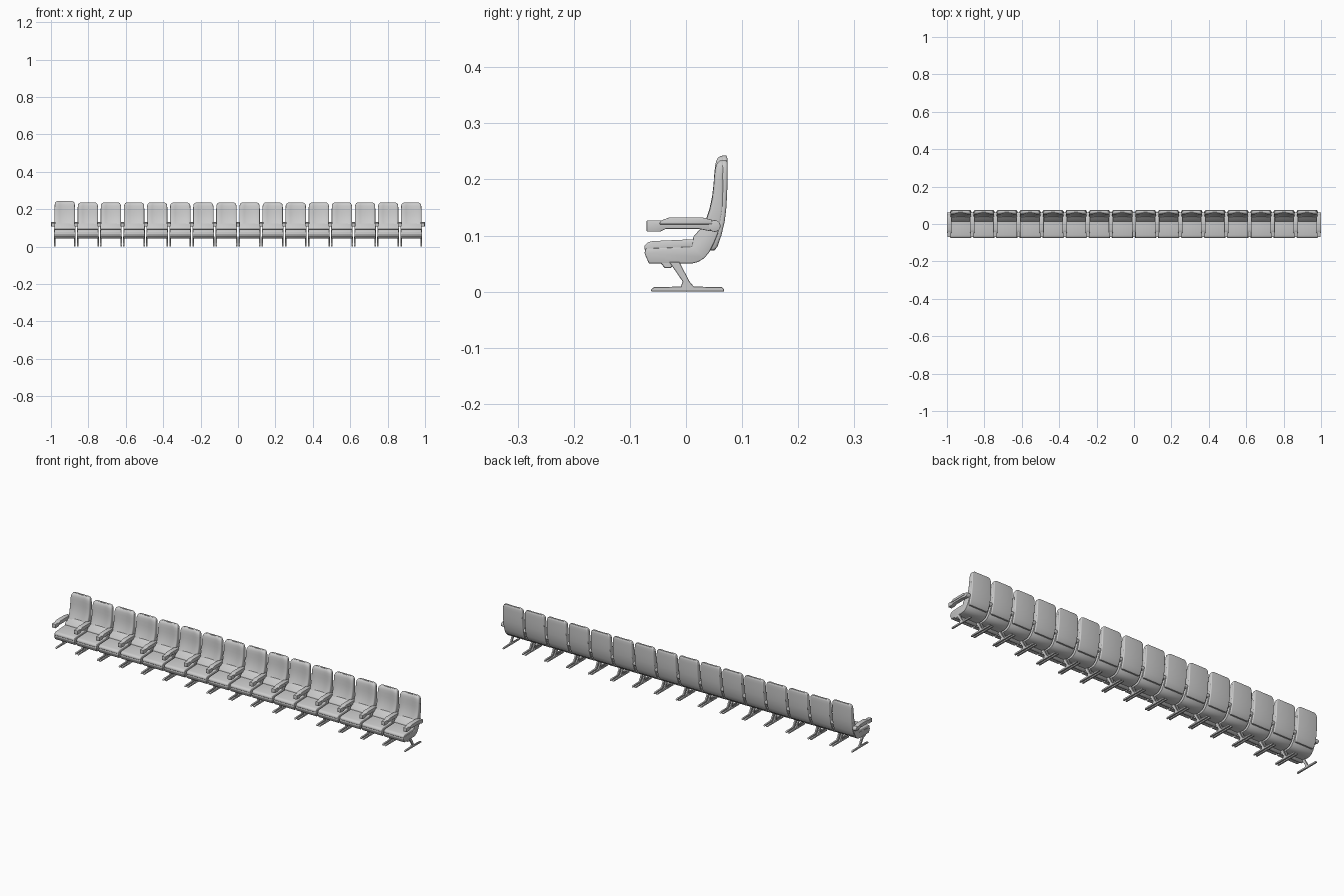
import bpy, bmesh, math

if "Cube" in bpy.data.objects:
    bpy.data.objects.remove(bpy.data.objects["Cube"])

N = 16
PITCH = 0.1235
HALF = PITCH / 2


def finish(name, bm, bevel=0, segments=2):
    bmesh.ops.recalc_face_normals(bm, faces=bm.faces)
    mesh = bpy.data.meshes.new(name)
    bm.to_mesh(mesh)
    bm.free()
    ob = bpy.data.objects.new(name, mesh)
    bpy.context.collection.objects.link(ob)
    bpy.ops.object.select_all(action='DESELECT')
    ob.select_set(True)
    bpy.context.view_layer.objects.active = ob
    if bevel:
        m = ob.modifiers.new("round", 'BEVEL')
        m.width = bevel
        m.segments = segments
        m.limit_method = 'ANGLE'
        m.angle_limit = math.radians(35)
        bpy.ops.object.modifier_apply(modifier=m.name)
    bpy.ops.object.shade_smooth_by_angle(angle=math.radians(40))
    return ob


def extrude_profile(name, pts, half_width, bevel=0, segments=2):
    """Side profile of (y, z) points extruded along x."""
    bm = bmesh.new()
    face = bm.faces.new([bm.verts.new((-half_width, y, z)) for y, z in pts])
    new = bmesh.ops.extrude_face_region(bm, geom=[face])["geom"]
    verts = [v for v in new if isinstance(v, bmesh.types.BMVert)]
    bmesh.ops.translate(bm, verts=verts, vec=(2 * half_width, 0, 0))
    return finish(name, bm, bevel, segments)


def loft_back(name, rows, corner, dish):
    """Rows of (z, front y, back y, half width), rounded sections, dished front."""
    bm = bmesh.new()
    loops = []
    for z, y0, y1, w in rows:
        r = min(corner, (y1 - y0) * 0.45)
        ring = []
        for cx, cy, a0 in ((w - r, y1 - r, 0), (r - w, y1 - r, 90),
                           (r - w, y0 + r, 180), (w - r, y0 + r, 270)):
            for k in range(5):
                a = math.radians(a0 + k * 22.5)
                ring.append((cx + r * math.cos(a), cy + r * math.sin(a)))
            if a0 == 180:
                for t in (-0.7, -0.55, -0.25, 0, 0.25, 0.55, 0.7):
                    d = dish * min(1, (0.7 - abs(t)) / 0.3)
                    ring.append((t * (w - r), y0 + d))
        loops.append([bm.verts.new((x, y, z)) for x, y in ring])
    for a, b in zip(loops, loops[1:]):
        for i in range(len(a)):
            j = (i + 1) % len(a)
            bm.faces.new((a[i], a[j], b[j], b[i]))
    bm.faces.new(loops[0])
    bm.faces.new(loops[-1])
    return finish(name, bm)


# curved tray carrying the cushion and the foot of the backrest
seat_shell = extrude_profile("seat_shell", [
    (-0.066, 0.05), (0.01, 0.05), (0.022, 0.053), (0.033, 0.06), (0.042, 0.071),
    (0.05, 0.087), (0.057, 0.104), (0.06, 0.122), (0.036, 0.124), (0.022, 0.108),
    (0.013, 0.098), (0.011, 0.08), (-0.072, 0.077), (-0.074, 0.068)], 0.0575, 0.002)
# seat cushion
seat_cushion = extrude_profile("seat_cushion", [
    (-0.073, 0.072), (0.025, 0.076), (0.034, 0.105), (0.026, 0.102), (0.014, 0.093),
    (-0.005, 0.0925), (-0.06, 0.09), (-0.07, 0.087), (-0.075, 0.08)], 0.056, 0.004, 3)
# backrest pad, dished between the side bolsters
back_pad = loft_back("back_pad", [
    (0.088, 0.022, 0.05, 0.050), (0.105, 0.026, 0.058, 0.053), (0.125, 0.035, 0.064, 0.0545),
    (0.145, 0.042, 0.067, 0.055), (0.165, 0.0465, 0.068, 0.055), (0.185, 0.049, 0.068, 0.055),
    (0.205, 0.0505, 0.068, 0.0545), (0.218, 0.052, 0.069, 0.0535), (0.226, 0.054, 0.069, 0.0515),
    (0.231, 0.057, 0.069, 0.048), (0.234, 0.061, 0.068, 0.042)], 0.006, 0.004)
# hard shell on the rear of the backrest
back_shell = loft_back("back_shell", [
    (0.074, 0.043, 0.051, 0.048), (0.08, 0.044, 0.056, 0.052), (0.1, 0.05, 0.063, 0.0535),
    (0.125, 0.057, 0.069, 0.054), (0.15, 0.061, 0.072, 0.054), (0.18, 0.063, 0.0735, 0.054),
    (0.21, 0.063, 0.074, 0.0535), (0.224, 0.063, 0.074, 0.052), (0.231, 0.063, 0.0735, 0.048),
    (0.2345, 0.064, 0.072, 0.042)], 0.004, 0)
# beam under the seat
cross_beam = extrude_profile("cross_beam", [
    (-0.046, 0.052), (-0.038, 0.042), (-0.027, 0.042), (-0.02, 0.052)], 0.057, 0.001, 1)
# slanted leg with floor bar
leg = extrude_profile("leg", [
    (-0.062, 0), (0.068, 0), (0.068, 0.004), (0.064, 0.008), (0.014, 0.009), (0.007, 0.017),
    (-0.012, 0.053), (-0.03, 0.053), (-0.006, 0.018), (-0.009, 0.009), (-0.057, 0.008),
    (-0.062, 0.004)], 0.004, 0.0008, 1)
# armrest body, its pad and its hinge
armrest = extrude_profile("armrest", [
    (-0.07, 0.107), (-0.046, 0.107), (-0.036, 0.112), (0.022, 0.112), (0.042, 0.108),
    (0.056, 0.108), (0.06, 0.118), (0.052, 0.127), (-0.07, 0.127)], 0.0095, 0.0015)
arm_pad = extrude_profile("arm_pad", [
    (-0.048, 0.12), (0.048, 0.12), (0.046, 0.128), (0.03, 0.132), (-0.03, 0.132),
    (-0.044, 0.127)], 0.012, 0.002, 3)
hinge = extrude_profile("arm_hinge", [
    (0.051 + 0.0105 * math.cos(math.tau * k / 20), 0.117 + 0.0105 * math.sin(math.tau * k / 20))
    for k in range(20)], 0.0115, 0.001)


def repeat(ob, positions):
    """Place the part at each x, sharing its mesh."""
    ob.location.x = positions[0]
    obs = [ob]
    for x in positions[1:]:
        c = ob.copy()
        c.location.x = x
        bpy.context.collection.objects.link(c)
        obs.append(c)
    return obs


seats = [(i - (N - 1) / 2) * PITCH for i in range(N)]
for part in (seat_shell, seat_cushion, cross_beam):
    repeat(part, seats)
repeat(leg, [x + s * (HALF - 0.007) for x in seats for s in (-1, 1)])
for part in (armrest, arm_pad, hinge):
    repeat(part, [seats[0] - HALF] + [x + HALF for x in seats])
# the first backrest is a little taller
for part in (back_pad, back_shell):
    first = repeat(part, seats)[0]
    first.scale.z = 1.05
    first.location.z = -0.004
